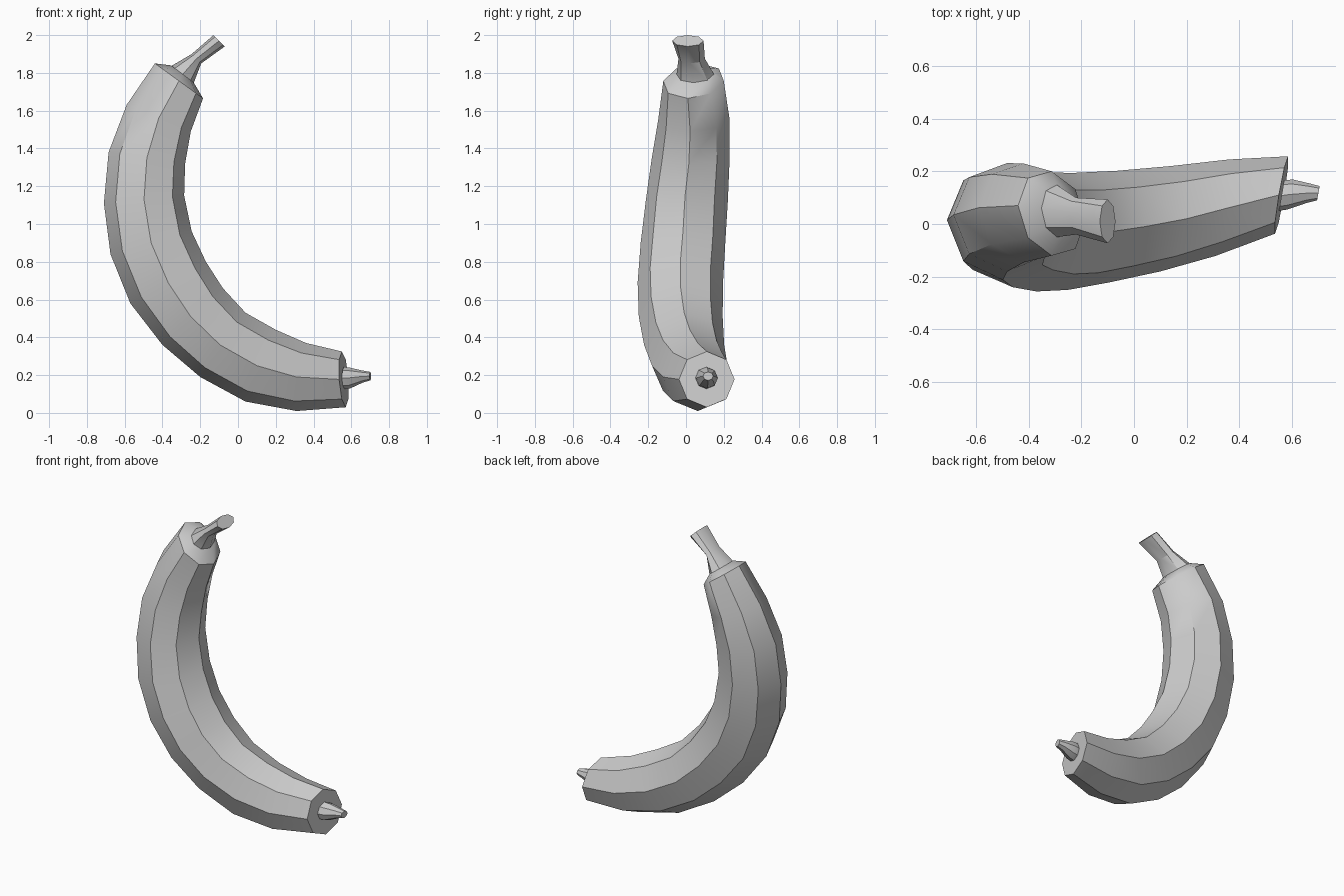
import bpy, bmesh, math
from mathutils import Vector

if "Cube" in bpy.data.objects:
    bpy.data.objects.remove(bpy.data.objects["Cube"])


def loft(name, rings, sides=8, smooth_angle=30):
    """Skin closed rings; ring = (outer xz, inner xz, y centre, y radius, x lean, y lean)."""
    bm = bmesh.new()
    loops = []
    for ox, oz, ix, iz, y, ry, xlean, ylean in rings:
        centre = Vector(((ox + ix) / 2, y, (oz + iz) / 2))
        a = Vector(((ox - ix) / 2, ylean, (oz - iz) / 2))
        b = Vector((xlean, ry, 0))
        loops.append([bm.verts.new(centre + a * math.cos(t) + b * math.sin(t))
                      for t in (2 * math.pi * k / sides for k in range(sides))])
    for r, s in zip(loops, loops[1:]):
        for k in range(sides):
            n = (k + 1) % sides
            bm.faces.new((r[k], r[n], s[n], s[k]))
    bm.faces.new(loops[0])
    bm.faces.new(loops[-1])
    bmesh.ops.recalc_face_normals(bm, faces=bm.faces)
    mesh = bpy.data.meshes.new(name)
    bm.to_mesh(mesh)
    bm.free()
    obj = bpy.data.objects.new(name, mesh)
    bpy.context.collection.objects.link(obj)
    bpy.ops.object.select_all(action='DESELECT')
    obj.select_set(True)
    bpy.context.view_layer.objects.active = obj
    bpy.ops.object.shade_smooth_by_angle(angle=math.radians(smooth_angle))
    return obj


# Curved fruit body, from the shallow shoulder at the stem to the flat lower end
loft("fruit_body", [
    (-.355, 1.84, -.235, 1.75, .05, .10, 0, .01),
    (-.44, 1.85, -.185, 1.665, .04, .16, 0, .03),
    (-.59, 1.63, -.25, 1.49, .042, .188, 0, .02),
    (-.685, 1.38, -.28, 1.32, .025, .206, 0, .01),
    (-.71, 1.11, -.285, 1.15, .005, .217, 0, .01),
    (-.675, .84, -.245, .96, -.016, .224, 0, 0),
    (-.57, .58, -.17, .80, -.03, .226, 0, 0),
    (-.40, .36, -.08, .66, -.028, .222, .01, 0),
    (-.20, .19, .04, .53, -.01, .212, .015, 0),
    (.04, .06, .20, .44, .02, .20, .02, 0),
    (.31, .01, .36, .37, .062, .183, .025, 0),
    (.57, .03, .55, .325, .11, .147, .025, 0),
], smooth_angle=40)

# Stem, flattened and flaring again at its cut end
loft("stem", [
    (-.355, 1.835, -.235, 1.745, .05, .10, 0, .01),
    (-.245, 1.90, -.195, 1.85, .03, .07, 0, .01),
    (-.13, 2.0, -.07, 1.94, .01, .083, 0, 0),
])

# Small tapered blossom tip
loft("blossom_tip", [
    (.56, .127, .56, .243, .108, .058, .01, 0),
    (.595, .13, .59, .24, .112, .057, .01, 0),
    (.66, .16, .655, .225, .117, .038, .005, 0),
    (.70, .172, .70, .217, .117, .027, .005, 0),
])
